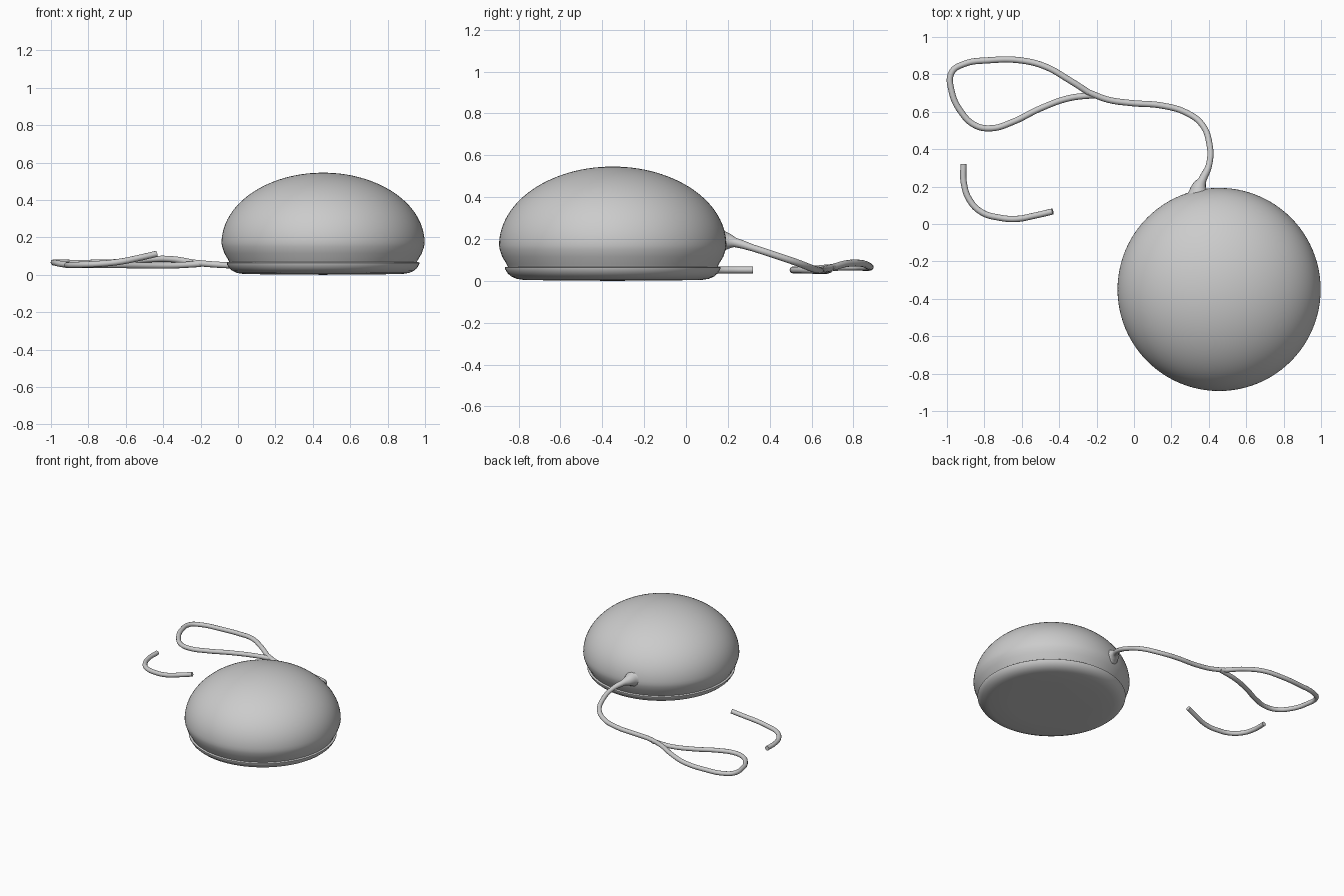
import bpy
import math

cube = bpy.data.objects.get("Cube")
if cube:
    bpy.data.objects.remove(cube, do_unlink=True)

grey = bpy.data.materials.new("plain grey")
grey.use_nodes = True
colour = (0.6, 0.6, 0.6, 1)
grey.diffuse_color = colour
grey.node_tree.nodes["Principled BSDF"].inputs["Base Color"].default_value = colour

CENTRE = (0.455, -0.35, 0)


def finish(obj, angle):
    bpy.ops.object.select_all(action="DESELECT")
    obj.select_set(True)
    bpy.context.view_layer.objects.active = obj
    if obj.type == "CURVE":
        bpy.ops.object.convert(target="MESH")
        obj = bpy.context.object
    obj.data.materials.clear()
    obj.data.materials.append(grey)
    bpy.ops.object.shade_smooth_by_angle(angle=math.radians(angle))
    return obj


def lathe(name, profile, steps=96):
    """Spin a bottom-to-top profile of (radius, z) that starts and ends on the axis."""
    rings = profile[1:-1]
    verts = [(r * math.cos(2 * math.pi * i / steps), r * math.sin(2 * math.pi * i / steps), z)
             for r, z in rings for i in range(steps)]
    bottom, top = len(verts), len(verts) + 1
    verts += [(0, 0, profile[0][1]), (0, 0, profile[-1][1])]
    last = (len(rings) - 1) * steps
    faces = []
    for i in range(steps):
        j = (i + 1) % steps
        faces.append((bottom, j, i))
        faces.append((top, last + i, last + j))
        for k in range(0, last, steps):
            faces.append((k + i, k + j, k + steps + j, k + steps + i))
    mesh = bpy.data.meshes.new(name)
    mesh.from_pydata(verts, [], faces)
    obj = bpy.data.objects.new(name, mesh)
    obj.location = CENTRE
    bpy.context.collection.objects.link(obj)
    return finish(obj, 40)


def cord(name, points, radius=0.0165, closed=False, flare=()):
    """Round cord through the points; flare scales the thickness of the first ones."""
    curve = bpy.data.curves.new(name, "CURVE")
    curve.dimensions = "3D"
    curve.bevel_depth = radius
    curve.bevel_resolution = 4
    curve.resolution_u = 8
    curve.use_fill_caps = True
    spline = curve.splines.new("BEZIER")
    spline.bezier_points.add(len(points) - 1)
    spline.use_cyclic_u = closed
    for i, (bp, co) in enumerate(zip(spline.bezier_points, points)):
        bp.co = co
        bp.handle_left_type = bp.handle_right_type = "AUTO"
        bp.radius = flare[i] if i < len(flare) else 1
    obj = bpy.data.objects.new(name, curve)
    bpy.context.collection.objects.link(obj)
    return finish(obj, 50)


# Domed body: half ellipse above a tucked-in lower band
dome = [(0, 0.055), (0.495, 0.055), (0.507, 0.08), (0.528, 0.115), (0.54, 0.15)]
dome += [(0.543 * math.cos(a), 0.17 + 0.376 * math.sin(a))
         for a in (math.pi / 2 * i / 28 for i in range(28))]
dome.append((0, 0.546))
lathe("domed_body", dome)

# Shallow base tray with a rounded underside
lathe("base_tray", [(0, 0), (0.3, 0.002), (0.43, 0.005), (0.46, 0.01), (0.485, 0.021),
                    (0.502, 0.036), (0.514, 0.056), (0.515, 0.064), (0.511, 0.067),
                    (0.49, 0.067), (0, 0.067)])

# Tail cord leaving the back of the body
tail = [(0.345, 0.16, 0.19), (0.348, 0.195, 0.19), (0.365, 0.235, 0.183),
        (0.402, 0.32, 0.157), (0.403, 0.43, 0.121), (0.365, 0.53, 0.087),
        (0.28, 0.595, 0.062), (0.15, 0.633, 0.052), (-0.02, 0.647, 0.05),
        (-0.14, 0.665, 0.056), (-0.24, 0.702, 0.065)]
cord("tail_cord", tail, flare=(3.6, 2.5, 1.35))

# Loop at the end of the tail
loop = [(-0.24, 0.702, 0.065), (-0.35, 0.772, 0.083), (-0.47, 0.84, 0.083),
        (-0.6, 0.874, 0.07), (-0.78, 0.875, 0.064), (-0.91, 0.855, 0.064),
        (-0.975, 0.81, 0.066), (-0.975, 0.71, 0.064), (-0.925, 0.6, 0.055),
        (-0.85, 0.528, 0.052), (-0.76, 0.512, 0.052), (-0.65, 0.545, 0.052),
        (-0.5, 0.618, 0.05), (-0.35, 0.672, 0.05), (-0.2, 0.69, 0.058)]
cord("cord_loop", loop)

# Separate loose piece of cord
cord("loose_cord", [(-0.912, 0.32, 0.052), (-0.91, 0.22, 0.052), (-0.88, 0.13, 0.052),
                    (-0.815, 0.063, 0.055), (-0.72, 0.034, 0.06), (-0.63, 0.027, 0.07),
                    (-0.53, 0.045, 0.09), (-0.435, 0.067, 0.112)])
